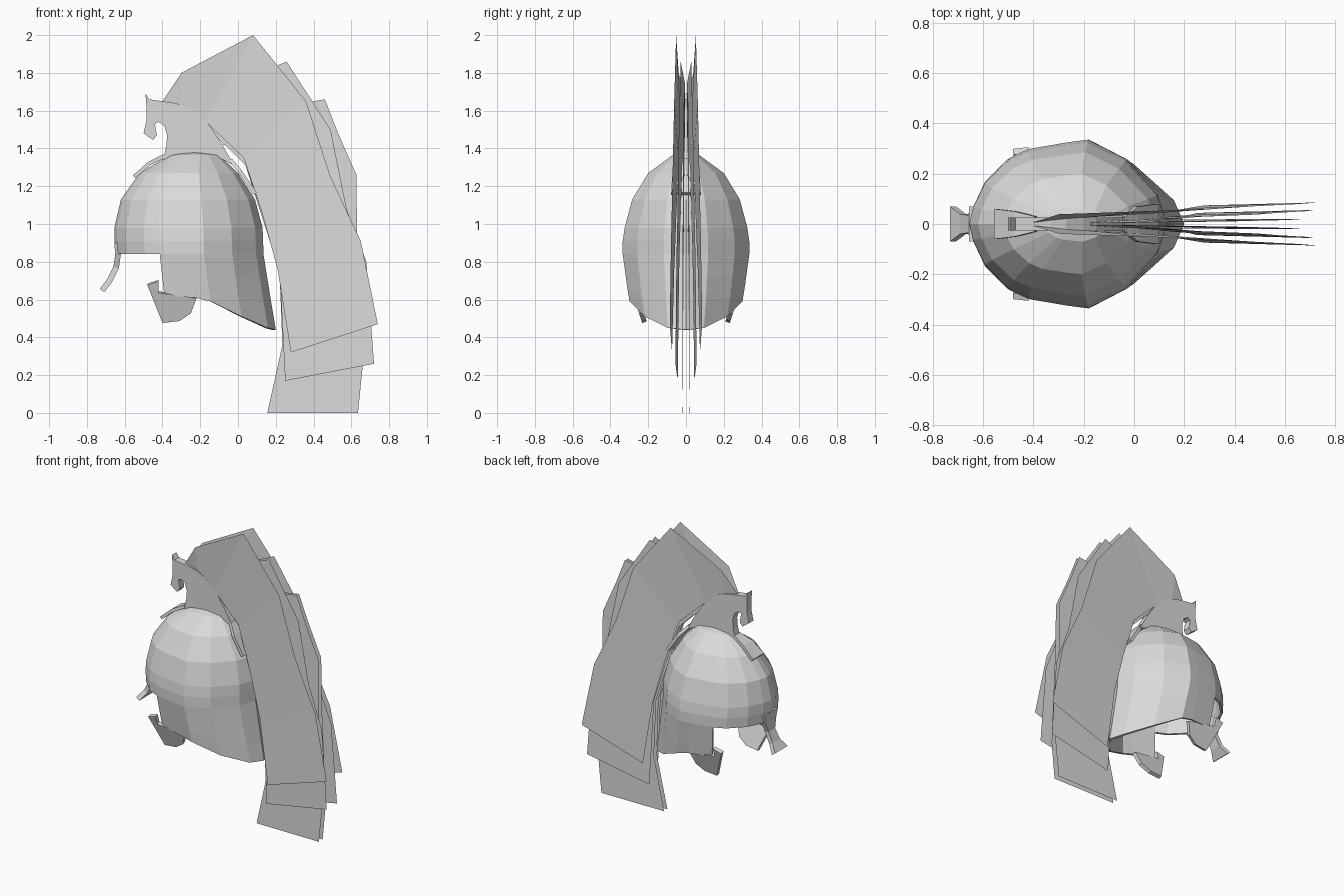
import bpy
import bmesh
from mathutils import Vector

scene_cube = bpy.data.objects.get("Cube")
if scene_cube:
    bpy.data.objects.remove(scene_cube, do_unlink=True)

grey = bpy.data.materials.new("plain_grey")
grey.use_nodes = True
tone = (0.7, 0.7, 0.7, 1)
grey.diffuse_color = tone
grey.node_tree.nodes["Principled BSDF"].inputs["Base Color"].default_value = tone


def make_object(name, bm, mirror=False, thickness=0, offset=-1):
    """Turn a bmesh into a flat shaded object, optionally mirrored across y and thickened."""
    mesh = bpy.data.meshes.new(name)
    bm.to_mesh(mesh)
    bm.free()
    mesh.materials.append(grey)
    obj = bpy.data.objects.new(name, mesh)
    bpy.context.scene.collection.objects.link(obj)
    if mirror:
        modifier = obj.modifiers.new("mirror_sides", 'MIRROR')
        modifier.use_axis = (False, True, False)
        modifier.merge_threshold = 0.001
    if thickness:
        modifier = obj.modifiers.new("wall", 'SOLIDIFY')
        modifier.thickness = thickness
        modifier.offset = offset
    return obj


def strip(name, pairs, **options):
    """Loft a ribbon through pairs of edge points."""
    bm = bmesh.new()
    rows = [[bm.verts.new(point) for point in pair] for pair in pairs]
    for (a, b), (c, d) in zip(rows, rows[1:]):
        bm.faces.new((a, b, d, c))
    return make_object(name, bm, **options)


def cross_strip(name, path, thickness):
    """Ribbon lying across the centre line; path holds x, z and half width."""
    pairs = [((x, -half, z), (x, half, z)) for x, z, half in path]
    return strip(name, pairs, thickness=thickness, offset=0)


# Helmet shell: side profile rows (height, front x, back x, half width)
profile = [
    (1.365, -.36, -.1, .07), (1.27, -.52, 0, .2), (1.13, -.62, .09, .285),
    (.98, -.655, .13, .325), (.91, -.655, .133, .335), (.84, -.65, .135, .335),
    (.62, -.63, .17, .305), (.44, -.6, .2, .27),
]
# Half outline seen from above (position front to back, width fraction)
outline = [(0, 0), (.02, .2), (.08, .5), (.2, .78), (.3, .89),
           (.5, .97), (.6, 1), (.79, .77), (.95, .35), (1, 0)]
brow_height = .84
first_skirt_column = 4
skirt_bottom = [.62, .61, .59, .51, .45, .44]


def shell_point(column, height):
    """Point on the helmet surface for an outline column at a height."""
    along, across = outline[column]
    for upper, lower in zip(profile, profile[1:]):
        if height >= lower[0]:
            break
    blend = (upper[0] - height) / (upper[0] - lower[0])
    front, back, width = (a + (b - a) * blend for a, b in zip(upper[1:], lower[1:]))
    return Vector((front + (back - front) * along, width * across, height))


bm = bmesh.new()
columns = []
for column in range(len(outline)):
    heights = [row[0] for row in profile if row[0] >= brow_height]
    if column >= first_skirt_column:
        bottom = skirt_bottom[column - first_skirt_column]
        heights += [brow_height + (bottom - brow_height) * step / 3 for step in (1, 2, 3)]
    columns.append([bm.verts.new(shell_point(column, h)) for h in heights])
crown = bm.verts.new((-.23, 0, 1.385))
for left, right in zip(columns, columns[1:]):
    bm.faces.new((crown, right[0], left[0]))
    for row in range(min(len(left), len(right)) - 1):
        bm.faces.new((left[row], right[row], right[row + 1], left[row + 1]))
make_object("helmet_shell", bm, mirror=True, thickness=.015)

# Cheek guards leaning inward below the shell
cheek = [(-.42, .64), (-.42, .7), (-.48, .68), (-.4, .48),
         (-.31, .49), (-.25, .53), (-.22, .61)]
bm = bmesh.new()
bm.faces.new([bm.verts.new((x, .22 + (z - .48) / 3, z)) for x, z in cheek])
make_object("cheek_guards", bm, mirror=True, thickness=.025, offset=0)

# Nose guard hanging from the brow
cross_strip("nose_guard", [(-.64, .9, .07), (-.635, .84, .06), (-.645, .77, .035),
                           (-.68, .7, .04), (-.72, .648, .07)], .03)

# Raised feet of the crest on the shell
cross_strip("front_crest_foot", [(-.55, 1.25, .06), (-.47, 1.32, .05), (-.39, 1.36, .03)], .02)
cross_strip("rear_crest_foot", [(-.04, 1.34, .03), (.01, 1.28, .07), (.09, 1.16, .08)], .02)

# Crest holder with a curled hook at the front
holder = [
    (-.49, 1.69), (-.47, 1.66), (-.4, 1.65), (-.33, 1.64), (-.27, 1.62),
    (-.2, 1.57), (-.15, 1.52), (-.09, 1.43), (-.02, 1.31), (-.1, 1.35),
    (-.2, 1.37), (-.3, 1.37), (-.4, 1.33), (-.38, 1.41), (-.375, 1.47),
    (-.39, 1.52), (-.42, 1.54), (-.44, 1.53), (-.43, 1.47), (-.45, 1.445),
    (-.5, 1.48), (-.485, 1.55), (-.485, 1.63),
]
bm = bmesh.new()
side = bm.faces.new([bm.verts.new((x, -.025, z)) for x, z in holder])
extruded = bmesh.ops.extrude_face_region(bm, geom=[side])
moved = [item for item in extruded["geom"] if isinstance(item, bmesh.types.BMVert)]
bmesh.ops.translate(bm, verts=moved, vec=(0, .05, 0))
bmesh.ops.recalc_face_normals(bm, faces=bm.faces)
make_object("crest_holder", bm)


def plume(name, rows, inner_spread, outer_spread):
    """Pair of thin sheets fanning apart; rows hold inner x, z and outer x, z."""
    pairs = []
    for index, (ix, iz, ox, oz) in enumerate(rows):
        progress = index / (len(rows) - 1)
        inner = .004 + inner_spread * progress
        outer = .006 + outer_spread * progress ** .5
        pairs.append(((ix, inner, iz), (ox, outer, oz)))
    strip(name, [pair[::-1] for pair in pairs], mirror=True)


# Three pairs of plume sheets, outermost first
plume("outer_plume", [
    (-.4, 1.62, -.4, 1.65), (-.3, 1.61, -.3, 1.8), (-.17, 1.54, .08, 2),
    (.03, 1.35, .36, 1.65), (.13, 1.05, .49, 1.25), (.21, .76, .65, .91),
    (.28, .32, .74, .47)], .07, .08)
plume("middle_plume", [
    (-.2, 1.54, 0, 1.75), (-.07, 1.42, .257, 1.86), (.04, 1.31, .49, 1.5),
    (.13, 1.05, .575, 1.08), (.22, .76, .68, .8), (.25, .17, .72, .26)], .04, .05)
plume("inner_plume", [
    (-.08, 1.42, .1, 1.6), (0, 1.4, .46, 1.66), (.04, 1.31, .53, 1.48),
    (.11, 1.09, .627, 1.26), (.22, .75, .63, .95), (.235, .36, .66, .25),
    (.155, 0, .635, 0)], .014, .014)
